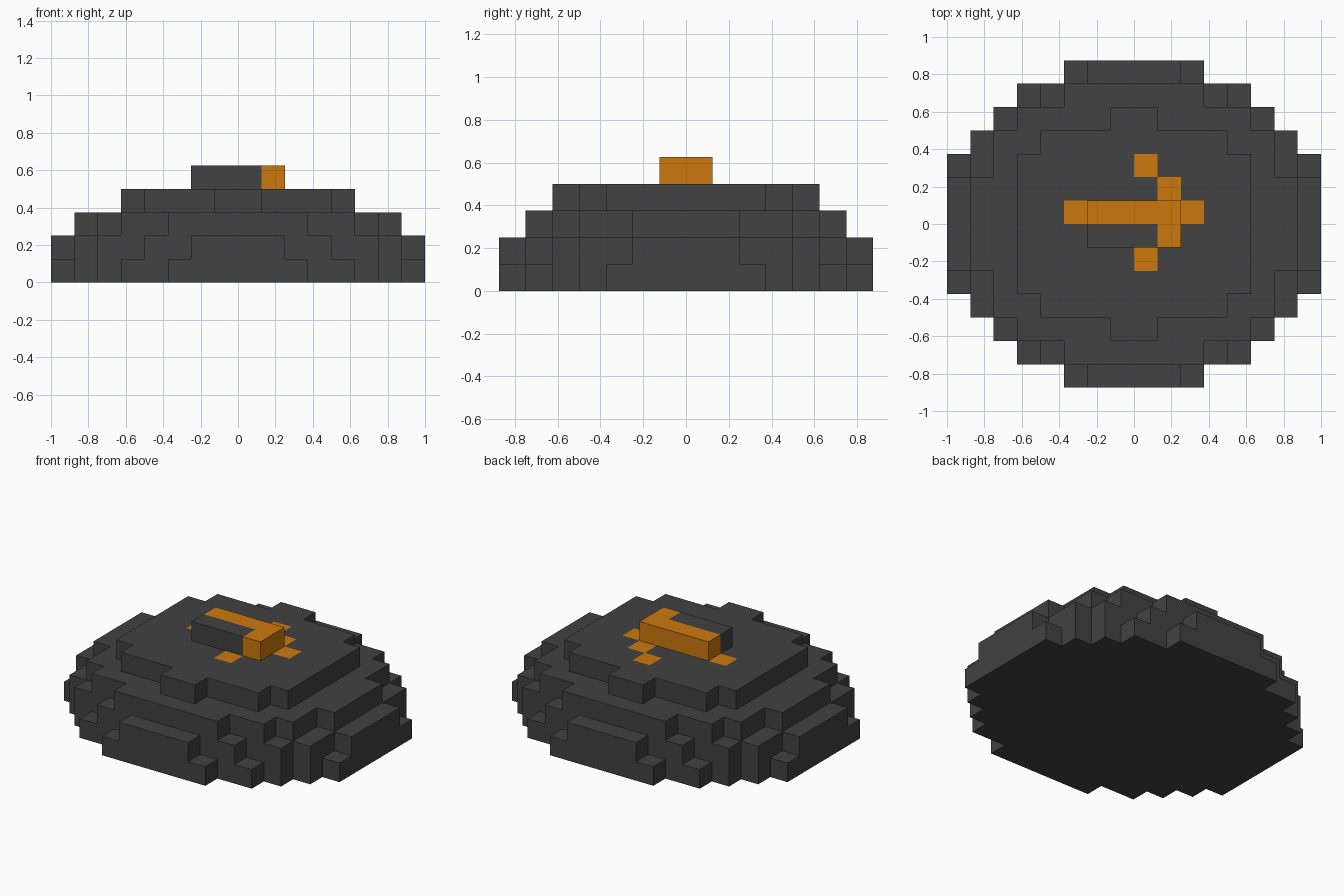
import bpy, bmesh, math
from mathutils import Vector

cube = bpy.data.objects.get("Cube")
if cube:
    bpy.data.objects.remove(cube, do_unlink=True)

UNIT = 0.125  # edge of one block


def make_material(name, color):
    mat = bpy.data.materials.new(name)
    mat.use_nodes = True
    mat.diffuse_color = color
    bsdf = next(n for n in mat.node_tree.nodes if n.type == 'BSDF_PRINCIPLED')
    bsdf.inputs["Base Color"].default_value = color
    bsdf.inputs["Roughness"].default_value = 0.9
    return mat


charcoal = make_material("charcoal", (0.054, 0.054, 0.054, 1))
orange = make_material("orange", (0.60, 0.19, 0.004, 1))

# Half width of each tier, by row counted outward from the centre line
TIERS = [
    [8, 8, 8, 7, 6, 5, 3],
    [8, 8, 7, 7, 6, 4, 2],
    [7, 7, 6, 6, 5, 3],
    [5, 5, 5, 4, 1],
]


def box_cells(x0, x1, y0, y1, z):
    return {(x, y, z) for x in range(x0, x1) for y in range(y0, y1)}


mound = set()
for z, widths in enumerate(TIERS):
    for row, w in enumerate(widths):
        mound |= box_cells(-w, w, row, row + 1, z)
        mound |= box_cells(-w, w, -row - 1, -row, z)

top = len(TIERS)
raised = box_cells(-2, 2, -1, 1, top)
filled = mound | raised

# Arrow: shaft, then stepped head, painted on both levels
painted = set()
for z in (top - 1, top):
    painted |= box_cells(-3, 3, 0, 1, z)
    painted |= box_cells(1, 2, -1, 2, z)
    painted |= box_cells(0, 1, 2, 3, z)
    painted |= box_cells(0, 1, -2, -1, z)

# Each direction with two tangents ordered to face outward
X, Y, Z = Vector((1, 0, 0)), Vector((0, 1, 0)), Vector((0, 0, 1))
SIDES = [(X, Y, Z), (-X, Z, Y), (Y, Z, X), (-Y, X, Z), (Z, X, Y), (-Z, Y, X)]


def build_shell(name, cells):
    """Make a mesh of only the exposed block sides."""
    bm = bmesh.new()
    for cell in sorted(cells):
        centre = Vector(cell) + Vector((0.5, 0.5, 0.5))
        for n, u, v in SIDES:
            if tuple(int(c) for c in Vector(cell) + n) in filled:
                continue
            corners = [(-1, -1), (1, -1), (1, 1), (-1, 1)]
            face = bm.faces.new([
                bm.verts.new((centre + (n + u * a + v * b) / 2) * UNIT)
                for a, b in corners])
            face.material_index = int(cell in painted)
    bmesh.ops.remove_doubles(bm, verts=bm.verts, dist=UNIT / 100)
    # Merge coplanar squares of one colour
    bmesh.ops.dissolve_limit(bm, angle_limit=math.radians(1), verts=bm.verts,
                             edges=bm.edges, delimit={'MATERIAL'})
    mesh = bpy.data.meshes.new(name)
    bm.to_mesh(mesh)
    bm.free()
    mesh.materials.append(charcoal)
    mesh.materials.append(orange)
    obj = bpy.data.objects.new(name, mesh)
    bpy.context.collection.objects.link(obj)
    return obj


build_shell("stepped_mound", mound)
build_shell("raised_block", raised)
